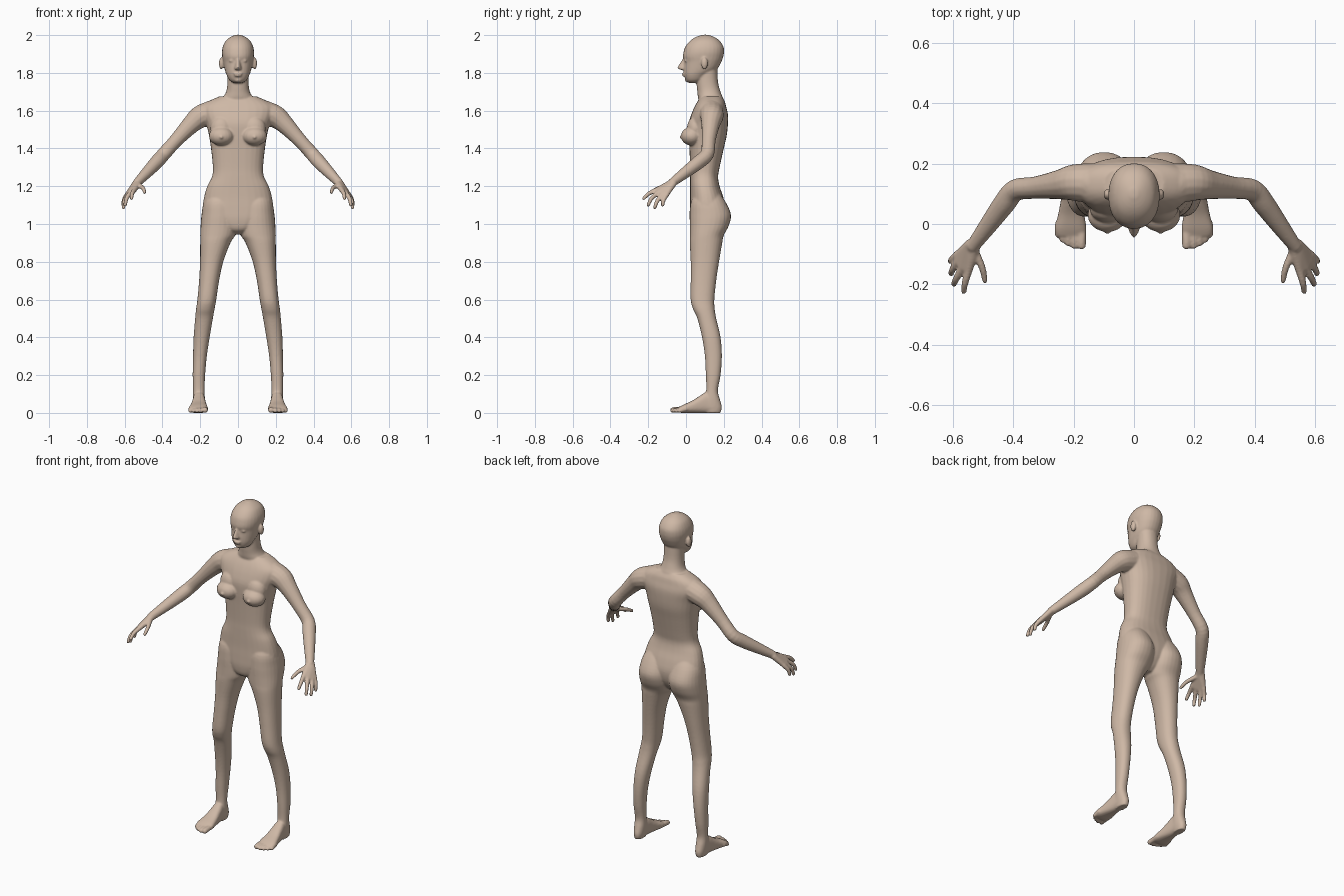
import bpy, bmesh, math
from mathutils import Vector, Matrix

bm = bmesh.new()
N = 28


def spline(rows, steps=4):
    """Catmull-Rom through tuples of numbers."""
    out = []
    for i in range(len(rows) - 1):
        a, b = rows[max(i - 1, 0)], rows[i]
        c, d = rows[i + 1], rows[min(i + 2, len(rows) - 1)]
        for k in range(steps):
            t = k / steps
            out.append([0.5 * (2 * q + (r - p) * t + (2 * p - 5 * q + 4 * r - s) * t * t
                               + (3 * q - p - 3 * r + s) * t ** 3)
                        for p, q, r, s in zip(a, b, c, d)])
    return out + [list(rows[-1])]


def skin(rings):
    """Closed solid through rings of points."""
    vs = [[bm.verts.new(p) for p in r] for r in rings]
    n = len(vs[0])
    for a, b in zip(vs, vs[1:]):
        for i in range(n):
            bm.faces.new((a[i], a[(i + 1) % n], b[(i + 1) % n], b[i]))
    bm.faces.new(vs[0][::-1])
    bm.faces.new(vs[-1])


def loft(rows, side=1, axis='Z', power=2.2):
    """Rows are (level, x0, x1, v0, v1); v is y for a z loft and z for a y loft."""
    rings = []
    for t, x0, x1, v0, v1 in spline(rows):
        ring = []
        for i in range(N):
            a = 2 * math.pi * i / N
            c, s = math.cos(a), math.sin(a)
            u = (x0 + x1) / 2 + (x1 - x0) / 2 * math.copysign(abs(c) ** (2 / power), c)
            v = (v0 + v1) / 2 + (v1 - v0) / 2 * math.copysign(abs(s) ** (2 / power), s)
            ring.append((side * u, v, t) if axis == 'Z' else (side * u, t, v))
        rings.append(ring)
    skin(rings)


def centred(rows):
    return [(z, -w, w, f, b) for z, w, f, b in rows]


def ball(c, r, side=1):
    m = Matrix.Translation((side * c[0], c[1], c[2])) @ Matrix.Diagonal((*r, 1))
    bmesh.ops.create_uvsphere(bm, u_segments=20, v_segments=12, radius=1, matrix=m)


def tube(rows, side=1):
    """Rows are (x, y, z, radius); ends are rounded."""
    pts = spline(rows)
    rings = []
    for i, p in enumerate(pts):
        d = Vector(pts[min(i + 1, len(pts) - 1)][:3]) - Vector(pts[max(i - 1, 0)][:3])
        q = d.to_track_quat('Z', 'Y')
        ring = []
        for k in range(14):
            a = 2 * math.pi * k / 14
            v = Vector(p[:3]) + q @ Vector((math.cos(a), math.sin(a), 0)) * p[3]
            ring.append((side * v.x, v.y, v.z))
        rings.append(ring)
    skin(rings)
    for e in (rows[0], rows[-1]):
        ball(e[:3], (e[3],) * 3, side)


def hull(balls, side=1):
    """Convex wrap around small balls (x, y, z, radius)."""
    tmp = bmesh.new()
    for x, y, z, r in balls:
        bmesh.ops.create_icosphere(tmp, subdivisions=2, radius=r,
                                   matrix=Matrix.Translation((side * x, y, z)))
    res = bmesh.ops.convex_hull(tmp, input=tmp.verts[:])
    faces = [g for g in res['geom'] if isinstance(g, bmesh.types.BMFace)]
    new = {}
    for f in faces:
        for v in f.verts:
            if v not in new:
                new[v] = bm.verts.new(v.co)
        bm.faces.new([new[v] for v in f.verts])
    tmp.free()


# torso
loft(centred([(.945, .03, .07, .14), (.97, .08, .032, .17), (1.02, .15, .02, .2),
              (1.08, .184, .02, .21), (1.14, .18, .022, .198), (1.2, .163, .022, .178),
              (1.25, .138, .022, .17), (1.3, .133, .022, .178), (1.4, .143, .018, .2),
              (1.47, .154, .014, .216), (1.53, .168, .014, .222), (1.58, .188, .028, .222),
              (1.62, .19, .045, .213), (1.65, .155, .062, .205), (1.675, .1, .08, .19)]), power=2.4)
# neck
loft(centred([(1.6, .11, .09, .2), (1.66, .085, .066, .197), (1.7, .063, .06, .183),
              (1.75, .056, .056, .17), (1.83, .056, .06, .165)]))
# head
loft(centred([(1.746, .02, .018, .06), (1.76, .044, 0, .09), (1.79, .061, -.01, .12),
              (1.82, .071, -.012, .165), (1.86, .079, -.01, .188), (1.885, .083, -.016, .197),
              (1.91, .085, -.013, .201), (1.94, .08, -.003, .198), (1.97, .065, .022, .178),
              (1.99, .04, .052, .15), (2.002, .012, .088, .115)]))
# nose, lips, chin
hull([(0, -.009, 1.875, .007), (0, -.038, 1.828, .008), (.011, -.02, 1.823, .008),
      (-.011, -.02, 1.823, .008), (0, .01, 1.84, .01)])
ball((0, -.011, 1.796), (.025, .011, .005))
ball((0, -.01, 1.786), (.021, .011, .006))
ball((0, .012, 1.763), (.022, .018, .014))

for s in (1, -1):
    # face details
    hull([(.01, -.008, 1.884, .008), (.05, .014, 1.886, .009)], s)
    ball((.033, .003, 1.864), (.015, .012, .008), s)
    ball((.088, .098, 1.85), (.013, .018, .032), s)
    # breast
    ball((.088, .03, 1.465), (.066, .057, .05), s)
    ball((.087, .05, 1.505), (.06, .045, .065), s)
    ball((.088, -.026, 1.46), (.009, .009, .009), s)
    # shoulder and arm
    tube([(.14, .135, 1.588, .066), (.2, .137, 1.567, .061), (.25, .13, 1.525, .049),
          (.33, .12, 1.44, .037), (.393, .112, 1.37, .037), (.43, .068, 1.328, .037),
          (.48, 0, 1.275, .031), (.533, -.072, 1.22, .023)], s)
    # palm
    hull([(.525, -.068, 1.222, .019), (.542, -.066, 1.215, .018), (.547, -.15, 1.183, .014),
          (.568, -.145, 1.168, .014), (.582, -.123, 1.158, .013), (.585, -.1, 1.158, .012)], s)
    # fingers and thumb
    for base, mid, tip in [((.547, -.15, 1.183), (.56, -.195, 1.162), (.564, -.224, 1.135)),
                           ((.568, -.145, 1.168), (.59, -.183, 1.135), (.597, -.2, 1.1)),
                           ((.582, -.123, 1.158), (.602, -.152, 1.122), (.606, -.165, 1.087)),
                           ((.585, -.1, 1.158), (.604, -.118, 1.128), (.608, -.124, 1.1)),
                           ((.527, -.09, 1.207), (.503, -.145, 1.19), (.494, -.188, 1.168))]:
        tube([(*base, .0135), (*mid, .0115), (*tip, .0095)], s)
    # leg and buttock
    loft([(1.18, .04, .14, .06, .165), (1.12, .016, .18, .027, .208), (1.05, .004, .193, .02, .238),
          (.99, .004, .198, .02, .226), (.94, .015, .2, .02, .2), (.9, .04, .2, .02, .192),
          (.8, .078, .201, .025, .175), (.7, .1, .206, .025, .16), (.6, .115, .215, .025, .15),
          (.55, .124, .222, .037, .152), (.5, .133, .227, .06, .16), (.4, .15, .235, .085, .183),
          (.3, .165, .238, .1, .19), (.2, .174, .24, .105, .183), (.12, .177, .238, .107, .169),
          (.07, .175, .238, .095, .18), (.03, .177, .235, .09, .19), (0, .183, .23, .1, .183)], s)
    # foot
    loft([(.184, .19, .222, .005, .04), (.15, .178, .234, -.001, .085), (.11, .175, .238, -.001, .11),
          (.07, .17, .244, -.001, .088), (.03, .164, .252, -.001, .063), (-.015, .158, .262, -.001, .043),
          (-.04, .162, .256, .003, .029)], s, 'Y', 2.6)
    # toes
    for x, y, r in [(.174, -.07, .015), (.198, -.072, .0115), (.218, -.064, .011),
                    (.237, -.052, .0105), (.253, -.036, .01)]:
        tube([(x, 0, .02, r), (x, y + .025, .018, r), (x, y, r, r)], s)

bmesh.ops.recalc_face_normals(bm, faces=bm.faces[:])
mesh = bpy.data.meshes.new("body")
bm.to_mesh(mesh)
bm.free()
body = bpy.data.objects.new("body", mesh)
bpy.context.collection.objects.link(body)

# fuse the parts into one continuous skin
fuse = body.modifiers.new("fuse", 'REMESH')
fuse.mode = 'VOXEL'
fuse.voxel_size = .005
fuse.use_smooth_shade = True
soften = body.modifiers.new("soften", 'SMOOTH')
soften.factor = .5
soften.iterations = 6

# skin colour
mat = bpy.data.materials.new("skin")
mat.diffuse_color = (.62, .48, .38, 1)
mesh.materials.append(mat)
